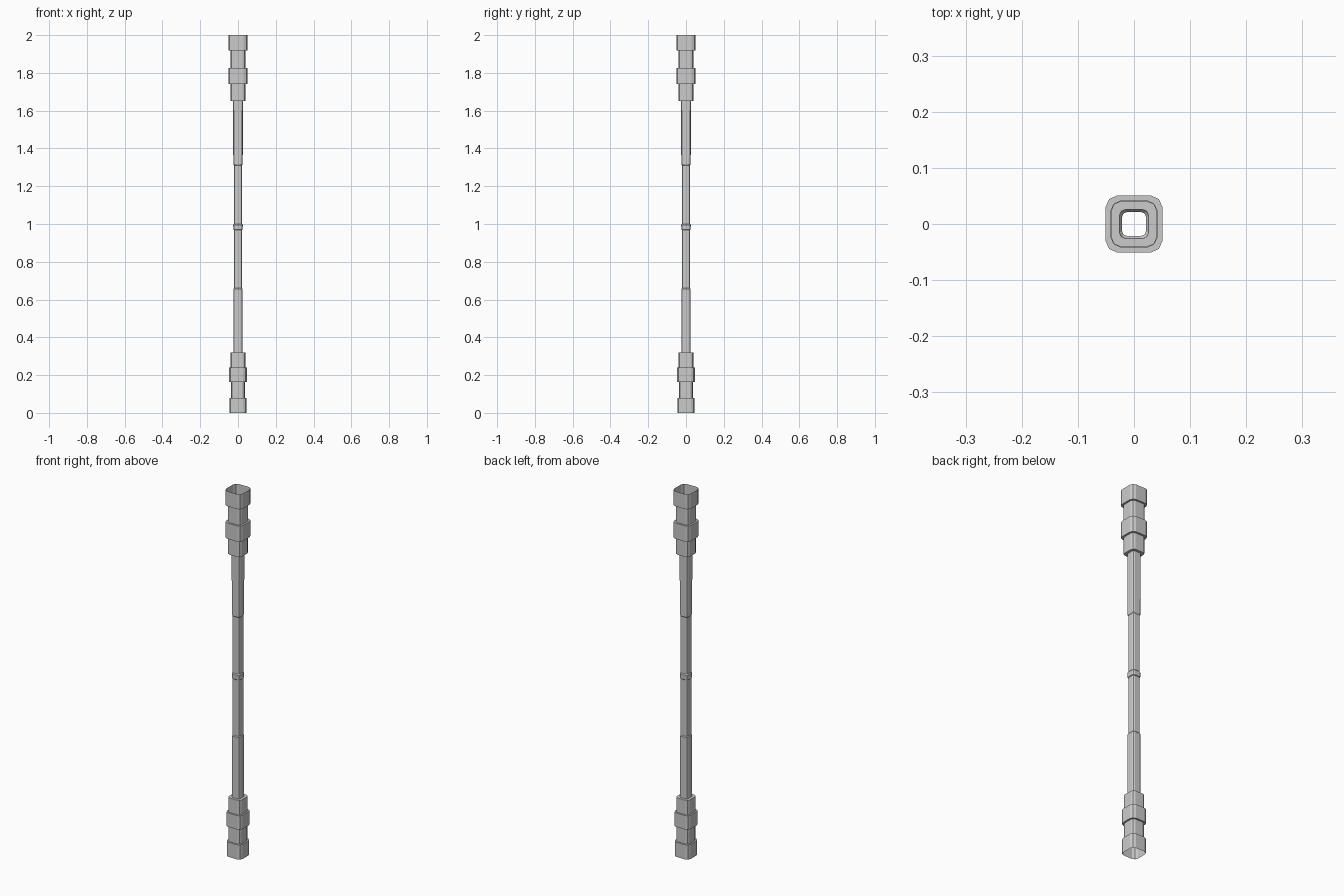
import bpy, bmesh

if "Cube" in bpy.data.objects:
    bpy.data.objects.remove(bpy.data.objects["Cube"])

# Rounded-square cross-section: one corner, turned through four quarters
CORNER = [(1.0, 0.58), (0.87, 0.87), (0.58, 1.0)]


def section():
    pts = []
    corner = CORNER
    for _ in range(4):
        pts += corner
        corner = [(-y, x) for x, y in corner]
    return pts


def loft(name, profile):
    """Open hollow shell through (height, half-width) rings."""
    bm = bmesh.new()
    rings = [[bm.verts.new((x * r, y * r, z)) for x, y in section()]
             for z, r in profile]
    for a, b in zip(rings, rings[1:]):
        n = len(a)
        for i in range(n):
            j = (i + 1) % n
            bm.faces.new((a[i], a[j], b[j], b[i]))
    bm.normal_update()
    mesh = bpy.data.meshes.new(name)
    bm.to_mesh(mesh)
    bm.free()
    obj = bpy.data.objects.new(name, mesh)
    bpy.context.collection.objects.link(obj)


def stepped(bands):
    """Turn (bottom, top, half-width) bands into a stepped profile."""
    return [(z, r) for lo, hi, r in bands for z in (lo, hi)]


# Lower grip: open end collar, sleeve, second collar, sleeve, ledge to shaft
loft("lower_grip", stepped([
    (0.0, 0.08, 0.046), (0.08, 0.164, 0.038),
    (0.164, 0.24, 0.047), (0.24, 0.32, 0.039)]) + [(0.32, 0.025)])

# Shaft: thick ends, thin middle and a small centre ring
loft("shaft", [
    (0.32, 0.025), (0.655, 0.025), (0.66, 0.0215), (0.967, 0.0215),
    (0.97, 0.0245), (0.995, 0.0255), (1.0, 0.0215),
    (1.31, 0.0215), (1.315, 0.025), (1.65, 0.026)])

# Upper grip: slightly larger version, open at the top
loft("upper_grip", [(1.65, 0.026)] + stepped([
    (1.65, 1.74, 0.040), (1.74, 1.826, 0.0505),
    (1.826, 1.918, 0.041), (1.918, 2.0, 0.051)]))
